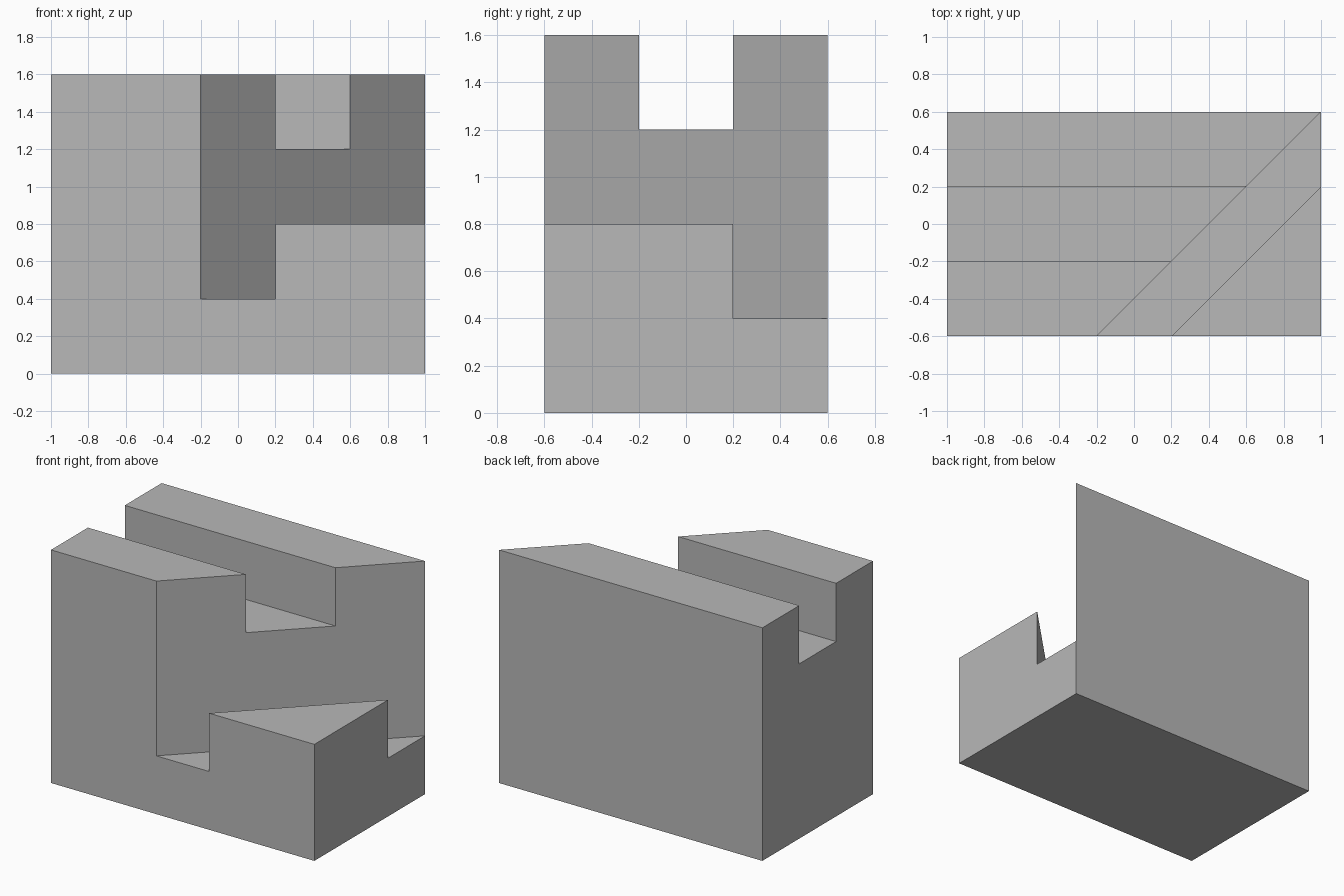
import bpy
import bmesh
from mathutils import Vector

default = bpy.data.objects.get("Cube")
if default:
    bpy.data.objects.remove(default, do_unlink=True)

grey = bpy.data.materials.new("plain_grey")
grey.use_nodes = True
colour = (0.48, 0.48, 0.48, 1.0)
grey.diffuse_color = colour
grey.node_tree.nodes["Principled BSDF"].inputs["Base Color"].default_value = colour


def extrude_profile(name, points, travel):
    """Closed solid made by sweeping a flat outline along a straight line."""
    bm = bmesh.new()
    face = bm.faces.new([bm.verts.new(p) for p in points])
    swept = bmesh.ops.extrude_face_region(bm, geom=[face])["geom"]
    bmesh.ops.translate(bm, vec=travel,
                        verts=[v for v in swept if isinstance(v, bmesh.types.BMVert)])
    bmesh.ops.recalc_face_normals(bm, faces=bm.faces)
    mesh = bpy.data.meshes.new(name)
    bm.to_mesh(mesh)
    bm.free()
    mesh.materials.append(grey)
    obj = bpy.data.objects.new(name, mesh)
    bpy.context.collection.objects.link(obj)
    return obj


def carve(target, cutter):
    """Subtract the cutter for good, then discard it."""
    cutter.hide_render = True
    mod = target.modifiers.new(cutter.name, "BOOLEAN")
    mod.operation = "DIFFERENCE"
    mod.solver = "EXACT"
    mod.object = cutter
    bpy.context.view_layer.objects.active = target
    bpy.ops.object.modifier_apply(modifier=mod.name)
    bpy.data.objects.remove(cutter, do_unlink=True)


# Solid rectangular block
outline = [(-1, -0.6, 0), (1, -0.6, 0), (1, 0.6, 0), (-1, 0.6, 0)]
block = extrude_profile("notched_block", outline, Vector((0, 0, 1.6)))

# Straight groove along the top
groove = [(-2, -0.2, 1.2), (-2, 0.2, 1.2), (-2, 0.2, 2), (-2, -0.2, 2)]
carve(block, extrude_profile("top_groove", groove, Vector((4, 0, 0))))

# Diagonal stepped cut: a deep channel beside a raised corner wedge.
# Each pair is (x - y, height), swept along the 45 degree diagonal.
step = [(0.4, 2), (0.4, 0.4), (0.8, 0.4), (0.8, 0.8), (4, 0.8), (4, 2)]
start = -2
profile = [(start + d / 2, start - d / 2, z) for d, z in step]
carve(block, extrude_profile("diagonal_step", profile, Vector((4, 4, 0))))
